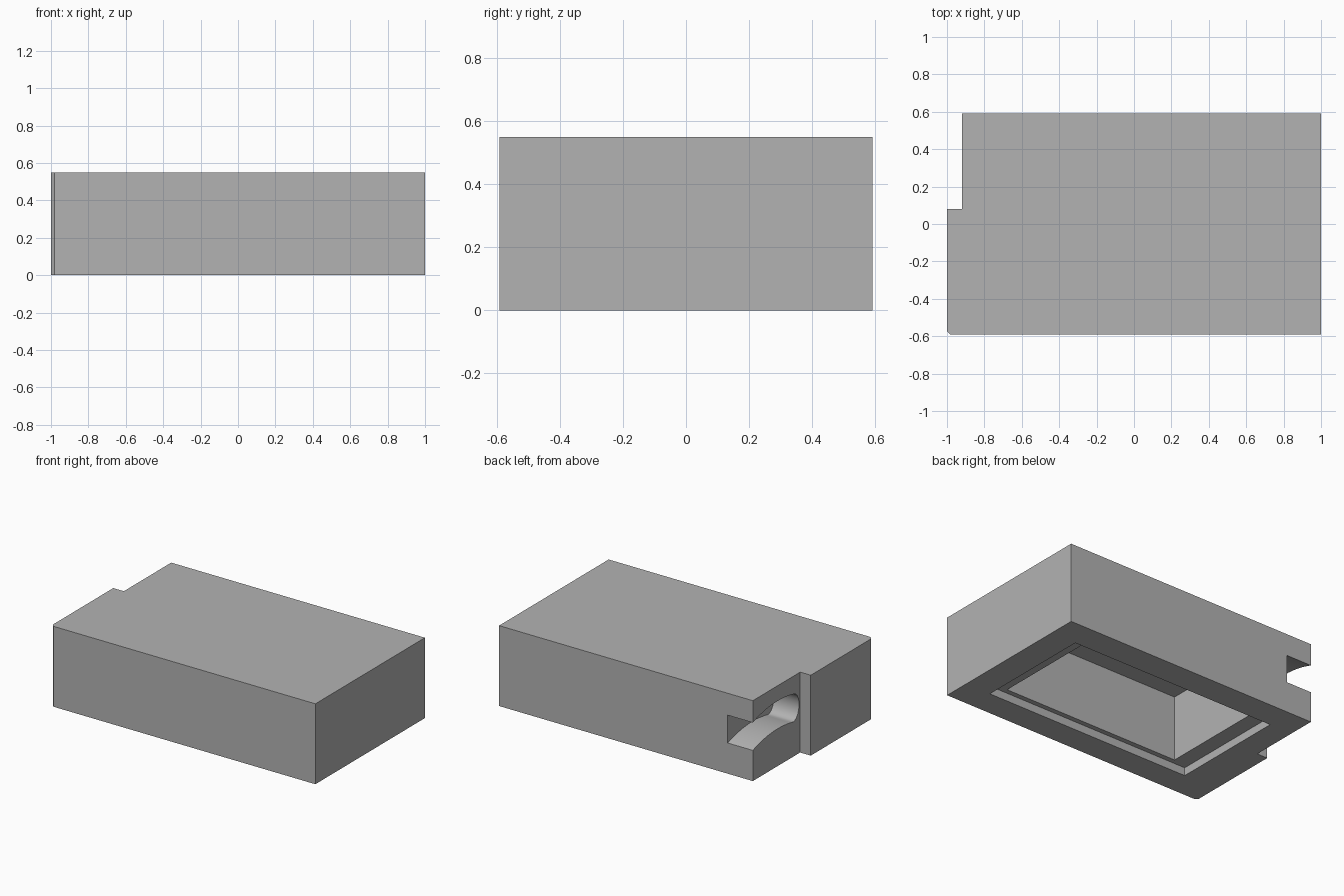
import bpy
import bmesh
import math

cube = bpy.data.objects.get("Cube")
if cube:
    bpy.data.objects.remove(cube, do_unlink=True)

grey = bpy.data.materials.new("plain grey")
grey.use_nodes = True
COLOUR = (0.45, 0.45, 0.45, 1)
grey.diffuse_color = COLOUR
grey.node_tree.nodes["Principled BSDF"].inputs["Base Color"].default_value = COLOUR


def prism(name, points, offset):
    """Extrude a closed 3D outline along an offset vector."""
    bm = bmesh.new()
    face = bm.faces.new([bm.verts.new(p) for p in points])
    grown = bmesh.ops.extrude_face_region(bm, geom=[face])["geom"]
    verts = [v for v in grown if isinstance(v, bmesh.types.BMVert)]
    bmesh.ops.translate(bm, vec=offset, verts=verts)
    bmesh.ops.recalc_face_normals(bm, faces=bm.faces)
    mesh = bpy.data.meshes.new(name)
    bm.to_mesh(mesh)
    bm.free()
    mesh.materials.append(grey)
    obj = bpy.data.objects.new(name, mesh)
    bpy.context.collection.objects.link(obj)
    return obj


def box(name, x0, x1, y0, y1, z0, z1):
    corners = [(x0, y0, z0), (x1, y0, z0), (x1, y1, z0), (x0, y1, z0)]
    return prism(name, corners, (0, 0, z1 - z0))


# Body with a stepped side and one small chamfered corner
W, D, H = 1.0, 0.592, 0.55
STEP_X, STEP_Y, CHAMFER = -0.92, 0.08, 0.018
outline = [(-W + CHAMFER, -D), (W, -D), (W, D), (STEP_X, D),
           (STEP_X, STEP_Y), (-W, STEP_Y), (-W, -D + CHAMFER)]
body = prism("housing", [(x, y, 0) for x, y in outline], (0, 0, H))

# Underside rim recess and deep pocket
recess = box("recess_cutter", -0.75, 0.81, -0.41, 0.405, -0.1, 0.055)
pocket = box("pocket_cutter", -0.64, 0.70, -0.376, 0.371, -0.1, 0.50)

# Gently arched side channel with a rounded inner end
Y_IN, GAP, SAG = 0.157, 0.19, 0.03
STEPS = 16


def floor_z(y):
    t = (y - Y_IN) / (D - Y_IN)
    return 0.238 - 0.028 * t + 4 * SAG * t * (1 - t)


ys = [Y_IN + (D - Y_IN) * i / STEPS for i in range(STEPS + 1)]
floor = [(y, floor_z(y)) for y in reversed(ys)]
roof = [(y, floor_z(y) + GAP) for y in ys]
mid_z = floor_z(Y_IN) + GAP / 2
cap = []
for i in range(1, STEPS):
    a = math.pi * i / STEPS
    cap.append((Y_IN - 0.065 * math.sin(a), mid_z - GAP / 2 * math.cos(a)))
mouth = [(D + 0.1, roof[-1][1]), (D + 0.1, floor[0][1])]
profile = floor + cap + roof + mouth
channel = prism("channel_cutter", [(-1.1, y, z) for y, z in profile], (0.37, 0, 0))

# Cut the openings
bpy.context.view_layer.objects.active = body
for cutter in (recess, pocket, channel):
    cutter.hide_render = True
    mod = body.modifiers.new(cutter.name, 'BOOLEAN')
    mod.operation = 'DIFFERENCE'
    mod.solver = 'EXACT'
    mod.object = cutter
    bpy.ops.object.modifier_apply(modifier=mod.name)
    bpy.data.objects.remove(cutter, do_unlink=True)

bpy.ops.object.select_all(action='DESELECT')
body.select_set(True)
bpy.ops.object.shade_smooth_by_angle(angle=math.radians(30))
